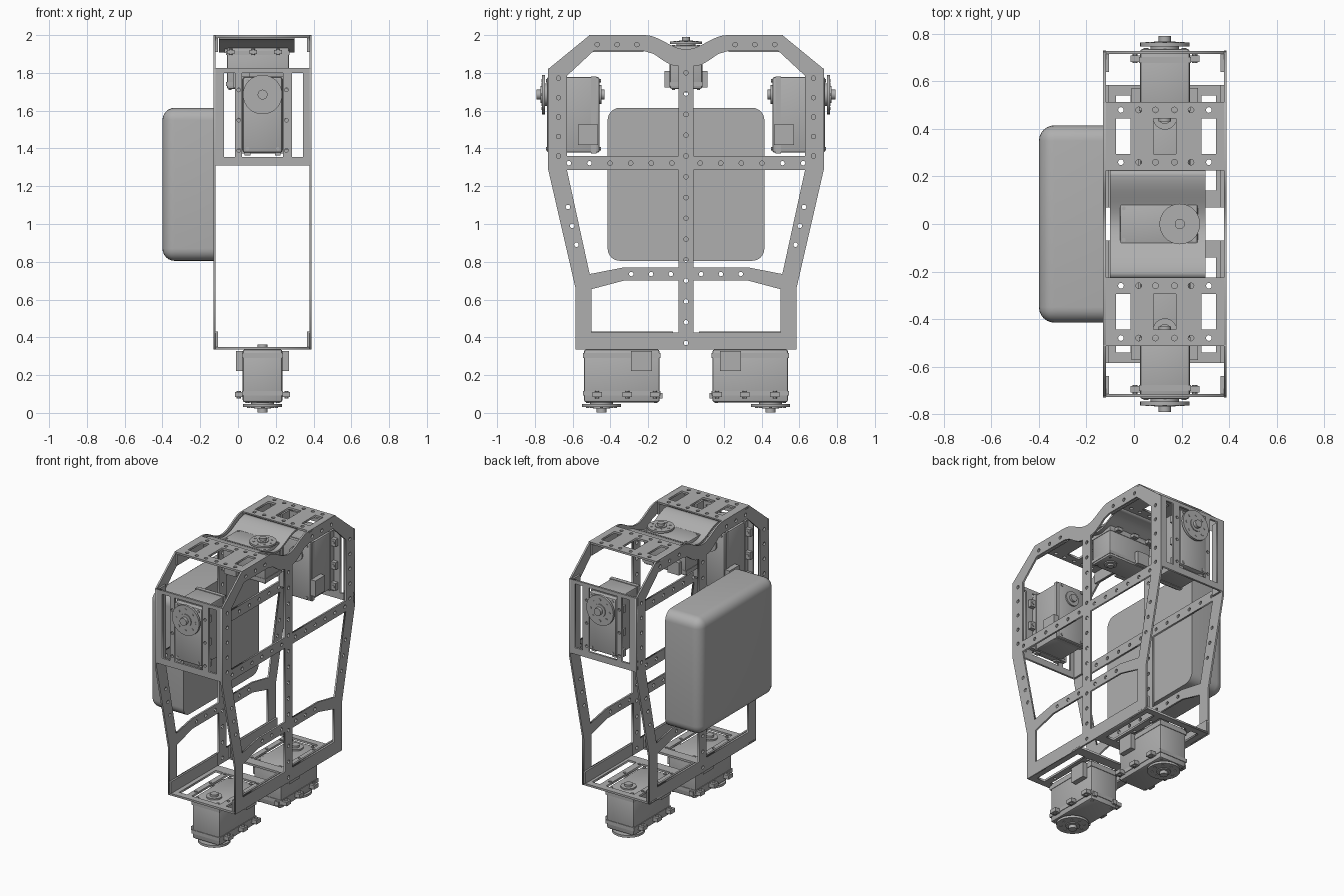
import bpy
import bmesh
from math import cos, sin, pi, radians
from mathutils import Matrix, Vector

if "Cube" in bpy.data.objects:
    bpy.data.objects.remove(bpy.data.objects["Cube"], do_unlink=True)

grey = bpy.data.materials.new("machined_grey")
grey.use_nodes = True
grey.diffuse_color = (0.43, 0.43, 0.43, 1)
grey.node_tree.nodes["Principled BSDF"].inputs["Base Color"].default_value = (0.43, 0.43, 0.43, 1)

X, Y, Z = Vector((1, 0, 0)), Vector((0, 1, 0)), Vector((0, 0, 1))
MID = 0.13              # centre line of the frame in x
LEFT, RIGHT = -0.13, 0.39


def frame(origin, u, w, scale=1):
    """Matrix with local x along u and local z along w."""
    m = Matrix((u, w.cross(u), w)).transposed().to_4x4()
    return Matrix.Translation(origin) @ m @ Matrix.Scale(scale, 4)


def add(name, mesh):
    ob = bpy.data.objects.new(name, mesh)
    bpy.context.collection.objects.link(ob)
    mesh.materials.clear()
    mesh.materials.append(grey)
    return ob


def smooth(ob):
    bpy.ops.object.select_all(action="DESELECT")
    ob.select_set(True)
    bpy.context.view_layer.objects.active = ob
    bpy.ops.object.shade_smooth_by_angle(angle=radians(35))


def rect(a0, a1, b0, b1):
    return [(a0, b0), (a1, b0), (a1, b1), (a0, b1)]


def hole(a, b, r=0.012, n=12):
    return [(a + r * cos(2 * pi * i / n), b + r * sin(2 * pi * i / n)) for i in range(n)]


def flip(loop):
    return [(-a, b) for a, b in reversed(loop)]


def plate(name, loops, thick, matrix):
    """Flat sheet: the first loop is the outline, the others are cut out."""
    cu = bpy.data.curves.new(name, "CURVE")
    cu.dimensions, cu.fill_mode, cu.extrude = "2D", "BOTH", thick / 2
    for loop in loops:
        sp = cu.splines.new("POLY")
        sp.points.add(len(loop) - 1)
        for p, (a, b) in zip(sp.points, loop):
            p.co = (a, b, 0, 1)
        sp.use_cyclic_u = True
    tmp = bpy.data.objects.new("tmp", cu)
    bpy.context.collection.objects.link(tmp)
    deps = bpy.context.evaluated_depsgraph_get()
    mesh = bpy.data.meshes.new_from_object(tmp.evaluated_get(deps))
    bpy.data.objects.remove(tmp, do_unlink=True)
    bpy.data.curves.remove(cu)
    mesh.transform(matrix)
    mesh.name = name
    return add(name, mesh)


def box(bm, x0, x1, y0, y1, z0, z1):
    m = Matrix.Translation(((x0 + x1) / 2, (y0 + y1) / 2, (z0 + z1) / 2))
    m = m @ Matrix.Diagonal((x1 - x0, y1 - y0, z1 - z0, 1))
    return bmesh.ops.create_cube(bm, size=1, matrix=m)["verts"]


def disc(bm, u, v, r, w0, w1, n=32):
    bmesh.ops.create_cone(bm, cap_ends=True, segments=n, radius1=r, radius2=r,
                          depth=w1 - w0, matrix=Matrix.Translation((u, v, (w0 + w1) / 2)))


def bend(y, low, high, half=0.22):
    """Smooth dip in the middle of the top edge."""
    t = min(abs(y) / half, 1)
    return low + (high - low) * (1 - cos(pi * t)) / 2


# Side plates: mirrored outline, six windows and rows of drilled holes
dip = [0.22 * i / 10 for i in range(10, -1, -1)]
half = [(0.585, 0.335), (0.585, 0.66), (0.73, 1.29), (0.73, 1.82), (0.51, 2.0)]
half += [(y, bend(y, 1.925, 2.0)) for y in dip]
outline = half + flip(half[:-1])
windows = [
    [(0.04, 0.425), (0.5, 0.425), (0.5, 0.655), (0.33, 0.7), (0.04, 0.7)],
    [(0.04, 0.77), (0.33, 0.77), (0.51, 0.735), (0.63, 1.285), (0.04, 1.285)],
    [(0.04, 1.36), (0.63, 1.36), (0.63, 1.785), (0.49, 1.915), (0.22, 1.915),
     (0.17, 1.9), (0.12, 1.865), (0.08, 1.842), (0.04, 1.835)],
]
spots = [(0.675, 1.36 + 0.103 * i) for i in range(5)]
spots += [(0.075 + 0.109 * i, 1.322) for i in range(6)]
spots += [(0.08 + 0.105 * i, 0.735) for i in range(3)]
spots += [(0.26 + 0.105 * i, 1.95) for i in range(3)]
spots += [(0.58 + 0.0225 * i, 0.89 + 0.1 * i) for i in range(3)]
loops = [outline] + windows + [flip(w) for w in windows]
loops += [hole(s * a, b) for a, b in spots for s in (1, -1)]
loops += [hole(0, 0.37 + 0.11 * i) for i in range(14)]
for name, x in (("right_side_plate", LEFT + 0.006), ("left_side_plate", RIGHT - 0.006)):
    plate(name, loops, 0.012, frame((x, 0, 0), Y, X))


def flanges(name, y0, y1, z0, z1):
    """Folded lips where a panel meets the side plates."""
    bm = bmesh.new()
    box(bm, LEFT + 0.012, LEFT + 0.025, y0, y1, z0, z1)
    box(bm, RIGHT - 0.025, RIGHT - 0.012, y0, y1, z0, z1)
    mesh = bpy.data.meshes.new(name)
    bm.to_mesh(mesh)
    bm.free()
    add(name, mesh)


def slots(b0, b1, inner=0.108):
    """Two outer slots and one centre opening."""
    return [rect(-0.075, -0.015, b0, b1), rect(0.285, 0.345, b0, b1),
            rect(MID - inner, MID + inner, b0, b1)]


# Panels at front and back, and a pair each at top and bottom
for side, s in (("front", -1), ("back", 1)):
    loops = [rect(LEFT, RIGHT, 1.31, 1.825)] + slots(1.355, 1.8)
    loops += [hole(x, z, 0.01) for x in (0.004, 0.256) for z in (1.39, 1.55, 1.71)]
    plate(side + "_panel", loops, 0.014, frame((0, s * 0.722, 0), X, -Y))
    flanges(side + "_panel_lips", *sorted((s * 0.64, s * 0.716)), 1.31, 1.825)

    y0, y1 = sorted((s * 0.225, s * 0.513))
    loops = [rect(LEFT, RIGHT, y0, y1)] + slots(y0 + 0.07, y1 - 0.07, 0.047)
    loops += [hole(x, s * y) for y in (0.26, 0.48)
              for x in (-0.055, 0.02, 0.09, 0.17, 0.24, 0.315)]
    plate(side + "_top_panel", loops, 0.014, frame((0, 0, 1.993), X, Z))
    flanges(side + "_top_lips", y0, y1, 1.91, 1.987)

    y0, y1 = sorted((s * 0.07, s * 0.585))
    loops = [rect(LEFT, RIGHT, y0, y1)] + slots(*sorted((s * 0.14, s * 0.54)))
    loops += [hole(x, s * y, 0.01) for x in (0.004, 0.256) for y in (0.15, 0.31, 0.47)]
    plate(side + "_bottom_panel", loops, 0.014, frame((0, 0, 0.342), X, Z))
    flanges(side + "_bottom_lips", y0, y1, 0.348, 0.43)

# Curved saddle under the top motor
ys = [-0.225 + 0.45 * i / 20 for i in range(21)]
strip = [(y, bend(y, 1.922, 1.992)) for y in ys]
strip += [(y, bend(y, 1.908, 1.978)) for y in reversed(ys)]
plate("top_saddle", [strip], 0.4, frame((0.1, 0, 0), Y, X))


def motor(name, matrix):
    """Geared motor: long axis local x, output shaft local z."""
    bm = bmesh.new()
    body = box(bm, -0.2, 0.2, -0.105, 0.105, -0.28, 0)
    edges = {e for v in body for e in v.link_edges}
    bmesh.ops.bevel(bm, geom=list(edges), offset=0.012, segments=2, affect="EDGES", profile=0.5)
    # Case joints and connector housing
    box(bm, -0.204, 0.204, -0.109, 0.109, -0.06, -0.035)
    box(bm, -0.204, 0.204, -0.108, 0.108, -0.262, -0.235)
    box(bm, -0.16, -0.05, -0.14, 0.14, -0.272, -0.165)
    # Mounting ears with screws
    for u in (-0.175, -0.03, 0.13):
        box(bm, u - 0.025, u + 0.025, -0.145, 0.145, -0.055, -0.028)
        for v in (-0.126, 0.126):
            disc(bm, u, v, 0.011, -0.06, -0.02, 10)
    for v in (-0.08, 0.08):
        box(bm, -0.215, -0.19, v - 0.015, v + 0.015, -0.05, -0.02)
        for u in (-0.18, 0.18):
            disc(bm, u, v, 0.01, -0.286, 0.004, 10)
    # Output horn, its screws, hub and the rear bearing
    disc(bm, 0.107, 0, 0.06, -0.01, 0.012)
    disc(bm, 0.107, 0, 0.104, 0.01, 0.026, 40)
    disc(bm, 0.107, 0, 0.045, 0.02, 0.032)
    disc(bm, 0.107, 0, 0.026, 0.02, 0.054, 20)
    for i in range(8):
        a = pi * i / 4
        disc(bm, 0.107 + 0.073 * cos(a), 0.073 * sin(a), 0.009, 0.02, 0.029, 10)
    disc(bm, 0.107, 0, 0.05, -0.29, -0.27)
    disc(bm, 0.107, 0, 0.026, -0.305, -0.27, 20)
    bm.transform(matrix)
    mesh = bpy.data.meshes.new(name)
    bm.to_mesh(mesh)
    bm.free()
    smooth(add(name, mesh))


for side, s in (("front", -1), ("back", 1)):
    motor(side + "_shoulder_motor", frame((MID, s * 0.737, 1.578), Z, s * Y))
    motor(side + "_hip_motor", frame((MID, s * 0.34, 0.056), s * Y, -Z))
motor("neck_motor", frame((0.105, 0, 1.945), X, Z, 0.82))

# Rounded pack fixed to the outside of one side plate
bm = bmesh.new()
box(bm, -0.4, LEFT, -0.415, 0.415, 0.805, 1.615)
edges = [e for e in bm.edges if min(v.co.x for v in e.verts) < -0.3]
bmesh.ops.bevel(bm, geom=edges, offset=0.065, segments=6, affect="EDGES", profile=0.5)
mesh = bpy.data.meshes.new("side_pack")
bm.to_mesh(mesh)
bm.free()
smooth(add("side_pack", mesh))
